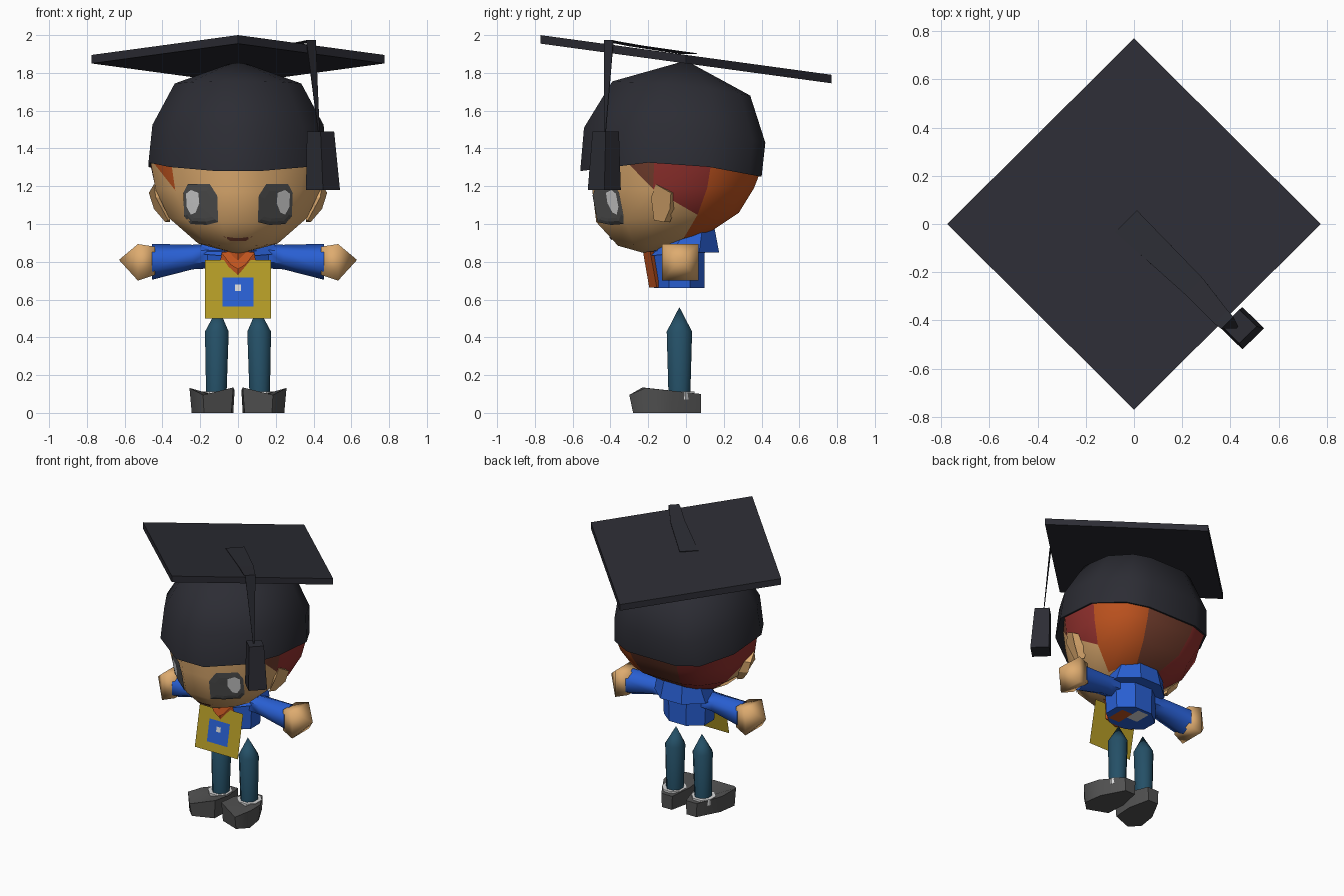
import bpy, bmesh, math
from mathutils import Vector
from mathutils.bvhtree import BVHTree

if "Cube" in bpy.data.objects:
    bpy.data.objects.remove(bpy.data.objects["Cube"])

COLOURS = {
    "cap_black": (.025, .0255, .034), "skin": (.73, .41, .16), "hair_red": (.30, .032, .028),
    "hair_orange": (.54, .09, .014), "hair_brown": (.18, .05, .028), "jacket_blue": (.022, .115, .65),
    "apron_yellow": (.46, .33, .02), "trouser_teal": (.018, .08, .135), "dark_grey": (.085, .085, .085),
    "white": (.7, .7, .7)}
MATS = {}
for n, c in COLOURS.items():
    MATS[n] = bpy.data.materials.new(n)
    MATS[n].diffuse_color = (*c, 1)


def make(name, verts, faces, mats, idx=None, smooth=0, fix=True):
    me = bpy.data.meshes.new(name)
    me.from_pydata([tuple(v) for v in verts], [], faces)
    for m in mats:
        me.materials.append(MATS[m])
    if idx:
        for p, i in zip(me.polygons, idx):
            p.material_index = i
    if fix:
        bm = bmesh.new()
        bm.from_mesh(me)
        bmesh.ops.recalc_face_normals(bm, faces=bm.faces)
        bm.to_mesh(me)
        bm.free()
    ob = bpy.data.objects.new(name, me)
    bpy.context.collection.objects.link(ob)
    if smooth:
        bpy.ops.object.select_all(action='DESELECT')
        ob.select_set(True)
        bpy.context.view_layer.objects.active = ob
        bpy.ops.object.shade_smooth_by_angle(angle=math.radians(smooth))
    return ob


def place(unit, yf, yb, rx, zf, zs, zb):
    """Fit a unit loop between front and back, with front, side and back heights."""
    return [(rx * x, (yf + yb) / 2 + (yb - yf) / 2 * s,
             zs + (zf - zs) * max(0, -s) + (zb - zs) * max(0, s)) for x, s in unit]


def ring(n, phase, *fit):
    a = [math.radians(-90 + phase + 360 * k / n) for k in range(n)]
    return place([(math.cos(t), math.sin(t)) for t in a], *fit)


def skull(d, *fit):
    """Twelve-sided loop: flat front, slanted cheeks, broad back."""
    half = [(.24, -1), (.76, -d), (1, -.25), (1, .42), (.74, .86), (.42, 1)]
    return place(half + [(-x, y) for x, y in reversed(half)], *fit)


def loft(name, rings, mats, rule=None, smooth=0):
    """Skin a stack of loops; one-point loops are poles. rule(band, sector) gives one
    material, or (lower, upper, diagonal) to split the quad into two triangles."""
    verts, faces, idx, starts = [], [], [], []
    for r in rings:
        starts.append(len(verts))
        verts += r
    n = max(len(r) for r in rings)
    for b in range(len(rings) - 1):
        s, t = starts[b], starts[b + 1]
        for k in range(n):
            j = (k + 1) % n
            m = rule(b, k) if rule else 0
            if len(rings[b]) == 1:
                faces.append((s, t + j, t + k))
            elif len(rings[b + 1]) == 1:
                faces.append((s + k, s + j, t))
            elif isinstance(m, tuple):
                if m[2]:
                    faces += [(s + k, s + j, t + k), (s + j, t + j, t + k)]
                else:
                    faces += [(s + k, s + j, t + j), (s + k, t + j, t + k)]
                idx.append(m[0])
                m = m[1]
            else:
                faces.append((s + k, s + j, t + j, t + k))
            idx.append(m)
    for b in (0, -1):
        if len(rings[b]) > 1:
            faces.append([starts[b] + k for k in range(n)])
            idx.append(rule(b, -1) if rule else 0)
    return make(name, verts, faces, mats, idx, smooth)


# Head: skin with hair wedges at the back and temples
HAIR = {1: 3, 2: 1, 3: 2, 4: 2, 5: 3, 6: 1, 7: 1, 8: 1, 9: 2}


def head_rule(b, k):
    if b == 0 or k not in HAIR:
        return 0
    if 3 <= k <= 7 or b == 4 or (k in (2, 8) and b == 3):
        return HAIR[k]
    if (k in (2, 8) and b == 2) or (k in (1, 9) and b == 3):
        return (0, HAIR[k], k != 8)
    return 0


head = loft("head", [
    [(0, -.2, .84)],
    skull(.65, -.36, .13, .21, .885, .90, .96),
    skull(.6, -.475, .28, .366, 1.01, 1.04, 1.06),
    skull(.58, -.495, .36, .437, 1.17, 1.19, 1.19),
    skull(.58, -.505, .395, .466, 1.31, 1.36, 1.28),
    [(0, -.05, 1.45)]],
    ["skin", "hair_red", "hair_orange", "hair_brown"], head_rule, 55)
hm = head.data
tree = BVHTree.FromPolygons([v.co.copy() for v in hm.vertices], [tuple(p.vertices) for p in hm.polygons])


def face_patch(name, outline, mat, lift, levels=6):
    """Thin plate draped on the front of the head."""
    cx = sum(p[0] for p in outline) / len(outline)
    cz = sum(p[1] for p in outline) / len(outline)
    n, pts, faces = len(outline), [(cx, cz)], []
    for l in range(1, levels + 1):
        f = l / levels
        pts += [(cx + (x - cx) * f, cz + (z - cz) * f) for x, z in outline]
    for k in range(n):
        j = (k + 1) % n
        faces.append((0, 1 + k, 1 + j))
        for l in range(levels - 1):
            a, b = 1 + l * n, 1 + (l + 1) * n
            faces.append((a + k, b + k, b + j, a + j))
    verts = []
    for x, z in pts:
        hit = tree.ray_cast(Vector((x, -2, z)), Vector((0, 1, 0)))[0]
        verts.append((x, (hit.y if hit else -.3) - lift, z))
    if outline[0][0] < outline[1][0] and name.startswith("left"):
        faces = [f[::-1] for f in faces]
    make(name, verts, faces, [mat], fix=False)


# Eyes and mouth
EYE = [(.105, 1.01), (.165, .995), (.25, 1.0), (.285, 1.04), (.29, 1.165), (.265, 1.212), (.15, 1.212), (.11, 1.15)]
GLINT = [(.225, 1.06), (.25, 1.05), (.272, 1.09), (.275, 1.16), (.25, 1.18), (.21, 1.165), (.205, 1.11)]
for s, side in ((-1, "left"), (1, "right")):
    face_patch(side + "_eye", [(s * x, z) for x, z in EYE][::s], "dark_grey", .008)
    face_patch(side + "_eye_glint", [(s * x, z) for x, z in GLINT][::s], "white", .014)
face_patch("mouth", [(-.08, .935), (-.04, .91), (.04, .91), (.08, .935), (.03, .925), (-.03, .925)],
           "hair_brown", .006, 2)

# Graduation cap dome and board
loft("cap_dome", [
    [(0, -.08, 1.34)],
    skull(.64, -.56, .40, .474, 1.28, 1.34, 1.25),
    skull(.64, -.54, .42, .453, 1.51, 1.53, 1.43),
    skull(.68, -.39, .34, .335, 1.755, 1.74, 1.68),
    [(0, 0, 1.865)]], ["cap_black"], smooth=55)
board = [(0, -.77, 1.955), (.775, 0, 1.85), (0, .77, 1.745), (-.775, 0, 1.85)]
loft("cap_board", [board, [(x, y, z + .045) for x, y, z in board]], ["cap_black"])

# Tassel: ribbon over the board, hanging cord, and block
path = [(-.033, .012, 1.904, .09), (.25, -.26, 1.944, .07), (.36, -.385, 1.967, .055),
        (.387, -.41, 1.973, .05), (.43, -.43, 1.48, .006)]
rv = []
for x, y, z, w in path:
    h = w * .5
    rv += [(x - h, y - h, z), (x + h, y + h, z)]
ribbon = make("tassel_cord", rv, [(2 * i, 2 * i + 1, 2 * i + 3, 2 * i + 2) for i in range(4)], ["cap_black"])
ribbon.modifiers.new("thickness", 'SOLIDIFY').thickness = .004
loft("tassel", [[(x + .45, y, z) for x, y, z in ring(4, 0, -.52, -.345, .09, 1.18, 1.18, 1.18)],
                [(x + .437, y, z) for x, y, z in ring(4, 0, -.495, -.355, .072, 1.49, 1.49, 1.49)]],
     ["cap_black"], smooth=0)

# Jacket body and collar, with the pointed shirt front between
loft("jacket_body", [ring(8, 22.5, -.18, .11, .18, .66, .66, .66),
                     ring(8, 22.5, -.18, .11, .19, .86, .86, .86)], ["jacket_blue"])
loft("jacket_collar", [ring(8, 22.5, -.20, .19, .225, .83, .85, .85),
                       ring(8, 22.5, -.08, .16, .19, .94, .965, .98)], ["jacket_blue"], smooth=20)
loft("shirt_front", [[(-.12, -.155, .665), (0, -.195, .665), (.12, -.155, .665), (0, -.1, .665)],
                     [(-.085, -.19, .855), (0, -.228, .855), (.085, -.19, .855), (0, -.1, .855)]], ["hair_orange"])
make("scarf_tip", [(-.09, -.208, .85), (.09, -.208, .85), (.04, -.226, .785), (0, -.231, .76), (-.04, -.226, .785)],
     [(0, 4, 3, 2, 1)], ["hair_orange"], fix=False)
# Lining seen through the hem
for name, x0, x1, y0, y1, mat in (("hem_lining", -.06, .03, -.04, .08, "white"),
                                  ("hem_shirt", .03, .12, -.12, .02, "hair_orange")):
    make(name, [(x0, y0, .656), (x0, y1, .656), (x1, y1, .656), (x1, y0, .656)], [(0, 1, 2, 3)], [mat], fix=False)


# Apron panel leaning out at the bottom, with badge and dot
def panel(name, x, z0, z1, lift, mat):
    y = lambda z: -.19 - (.81 - z) * .2 - lift
    make(name, [(-x, y(z0), z0), (x, y(z0), z0), (x, y(z1), z1), (-x, y(z1), z1)], [(0, 1, 2, 3)], [mat], fix=False)


panel("apron", .175, .50, .81, 0, "apron_yellow")
panel("apron_badge", .083, .562, .718, .004, "jacket_blue")
panel("badge_dot", .017, .645, .68, .008, "white")


def xring(n, x, y, z, ry, rz):
    a = [math.tau * (k + .5) / n for k in range(n)]
    return [(x, y + ry * math.cos(t), z + rz * math.sin(t)) for t in a]


# Limbs, ears and shoes, mirrored left and right
for s, side in ((-1, "left"), (1, "right")):
    loft(side + "_sleeve", [xring(6, s * .15, -.03, .83, .08, .065), xring(6, s * .24, -.03, .825, .085, .065),
                            xring(6, s * .455, -.03, .80, .10, .095)], ["jacket_blue"], smooth=65)
    loft(side + "_hand", [xring(4, s * .44, -.03, .805, .108, .106), xring(4, s * .53, -.03, .797, .137, .137),
                          [(s * .63, -.03, .81)]], ["skin"], smooth=95)

    def lring(cx, r, z):
        return [(x + s * cx, y, z) for x, y, z in ring(8, 22.5, -.035 - r * 1.07, -.035 + r * 1.07, r, z, z, z)]
    loft(side + "_leg", [lring(.115, .058, .08), lring(.112, .068, .43), [(s * .105, -.035, .56)]],
         ["trouser_teal"], smooth=50)
    loft(side + "_sock", [lring(.12, .082, .07), lring(.12, .082, .113)], ["white"])

    base = [(.06, .08), (.14, .08), (.225, -.08), (.245, -.215), (.18, -.28), (.035, -.225), (.025, -.08)]
    rim = [(.055, .08, .10), (.145, .08, .10), (.238, -.08, .118), (.257, -.215, .132), (.185, -.30, .095),
           (.025, -.23, .135), (.018, -.08, .118)]
    loft(side + "_shoe", [[(s * x, y, 0) for x, y in base], [(s * x, y, z) for x, y, z in rim],
                          [(s * .125, -.06, .095)]], ["dark_grey"], smooth=50)

    ear = [(-.16, 1.21, .445), (-.08, 1.165, .472), (-.085, 1.08, .445), (-.115, 1.01, .385), (-.17, 1.02, .37),
           (-.185, 1.14, .435)]
    loft(side + "_ear", [[(s * .36, y + .03, z) for y, z, x in ear], [(s * x, y, z) for y, z, x in ear]], ["skin"])

for m in bpy.data.materials:
    if m.users and not m.is_grease_pencil:
        m.use_nodes = True
        m.node_tree.nodes["Principled BSDF"].inputs["Base Color"].default_value = m.diffuse_color
